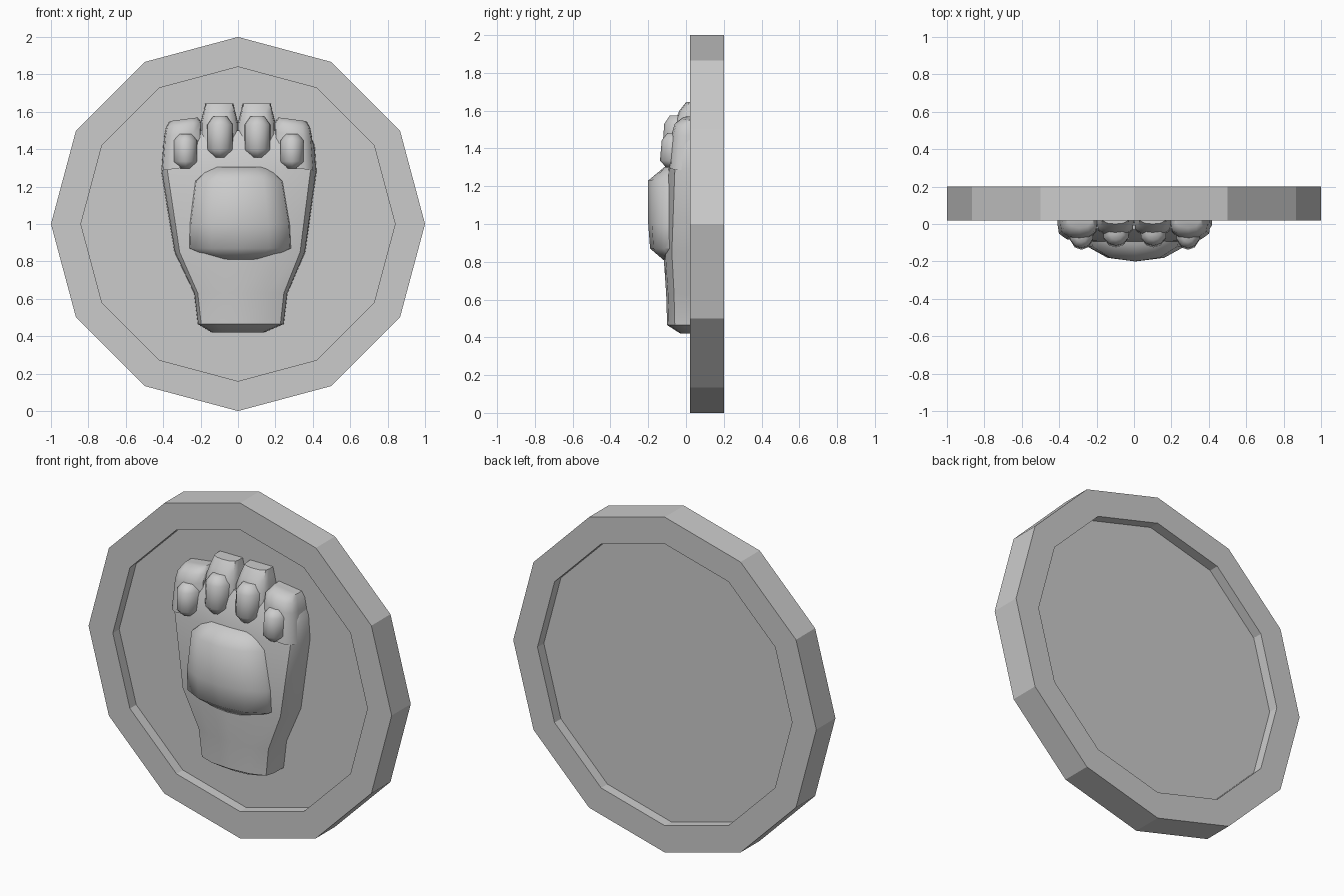
import bpy, bmesh
from math import sin, cos, pi, radians

if "Cube" in bpy.data.objects:
    bpy.data.objects.remove(bpy.data.objects["Cube"])


def skin(name, rings, smooth=None):
    """Join equal-length closed rings of points and cap both ends."""
    bm = bmesh.new()
    vs = [[bm.verts.new(p) for p in ring] for ring in rings]
    n = len(vs[0])
    for a, b in zip(vs, vs[1:]):
        for i in range(n):
            j = (i + 1) % n
            bm.faces.new((a[i], a[j], b[j], b[i]))
    bm.faces.new(vs[0][::-1])
    bm.faces.new(vs[-1])
    bmesh.ops.recalc_face_normals(bm, faces=bm.faces[:])
    me = bpy.data.meshes.new(name)
    bm.to_mesh(me)
    bm.free()
    ob = bpy.data.objects.new(name, me)
    bpy.context.collection.objects.link(ob)
    if smooth:
        bpy.ops.object.select_all(action='DESELECT')
        ob.select_set(True)
        bpy.context.view_layer.objects.active = ob
        bpy.ops.object.shade_smooth_by_angle(angle=radians(smooth))
    return ob


# Domed cross-section: (sideways, forward) fractions
BOXY = [(-1, 0), (-.99, .5), (-.92, .78), (-.55, .95), (0, 1),
        (.55, .95), (.92, .78), (.99, .5), (1, 0)]
ROUND = [(-1, 0), (-.95, .5), (-.55, .88), (0, 1), (.55, .88), (.95, .5), (1, 0)]


def loft(name, rows, arch, back, smooth=45, slope=0):
    """rows: (z, centre x, half width, front y)"""
    rings = [[(cx + w * u, back + (front - back) * v, z + slope * w * u)
              for u, v in arch] for z, cx, w, front in rows]
    return skin(name, rings, smooth)


# Twelve-sided disc, recessed on both faces
disc = [(.84, .08), (.84, .02), (1, .02), (1, .2), (.84, .2), (.84, .14)]
skin("medallion_disc", [[(r * cos(i * pi / 6), y, 1 + r * sin(i * pi / 6))
                         for i in range(12)] for r, y in disc])

# Palm and wrist
FLOOR = .085
loft("paw_body", [(.42, .0, .14, -.03), (.465, .015, .23, -.10),
                  (.63, .015, .25, -.105), (.85, .01, .35, -.12),
                  (1.28, .005, .415, -.10), (1.42, .005, .405, -.07),
                  (1.50, .005, .37, -.03)], BOXY, FLOOR)

# Large central pad
loft("palm_pad", [(.81, .015, .15, -.12), (.87, .012, .28, -.19),
                  (1.0, .01, .275, -.20), (1.23, .005, .24, -.20),
                  (1.305, .005, .16, -.11)], ROUND, -.04, 60)

# Toes and their small pads, mirrored left and right
for side, label in ((-1, "left"), (1, "right")):
    s = side
    loft(f"inner_toe_{label}", [(1.36, s * .10, .10, -.08), (1.54, s * .10, .10, -.06),
                                (1.60, s * .10, .085, -.035),
                                (1.645, s * .10, .075, .0)], BOXY, FLOOR)
    loft(f"outer_toe_{label}", [(1.30, s * .30, .11, -.09), (1.48, s * .295, .10, -.075),
                                (1.53, s * .29, .095, -.06),
                                (1.56, s * .29, .075, -.02)], BOXY, FLOOR,
         slope=-s * .13)
    for kind, x, z, hw, hz, front in (("inner", .10, 1.465, .07, .11, -.125),
                                      ("outer", .285, 1.39, .065, .092, -.138)):
        cx = s * x + .004
        loft(f"{kind}_toe_pad_{label}",
             [(z - hz, cx, hw * .5, front + .035), (z - .6 * hz, cx, hw, front),
              (z + .6 * hz, cx, hw, front + .01), (z + hz, cx, hw * .55, front + .04)],
             ROUND, -.03, 70)
